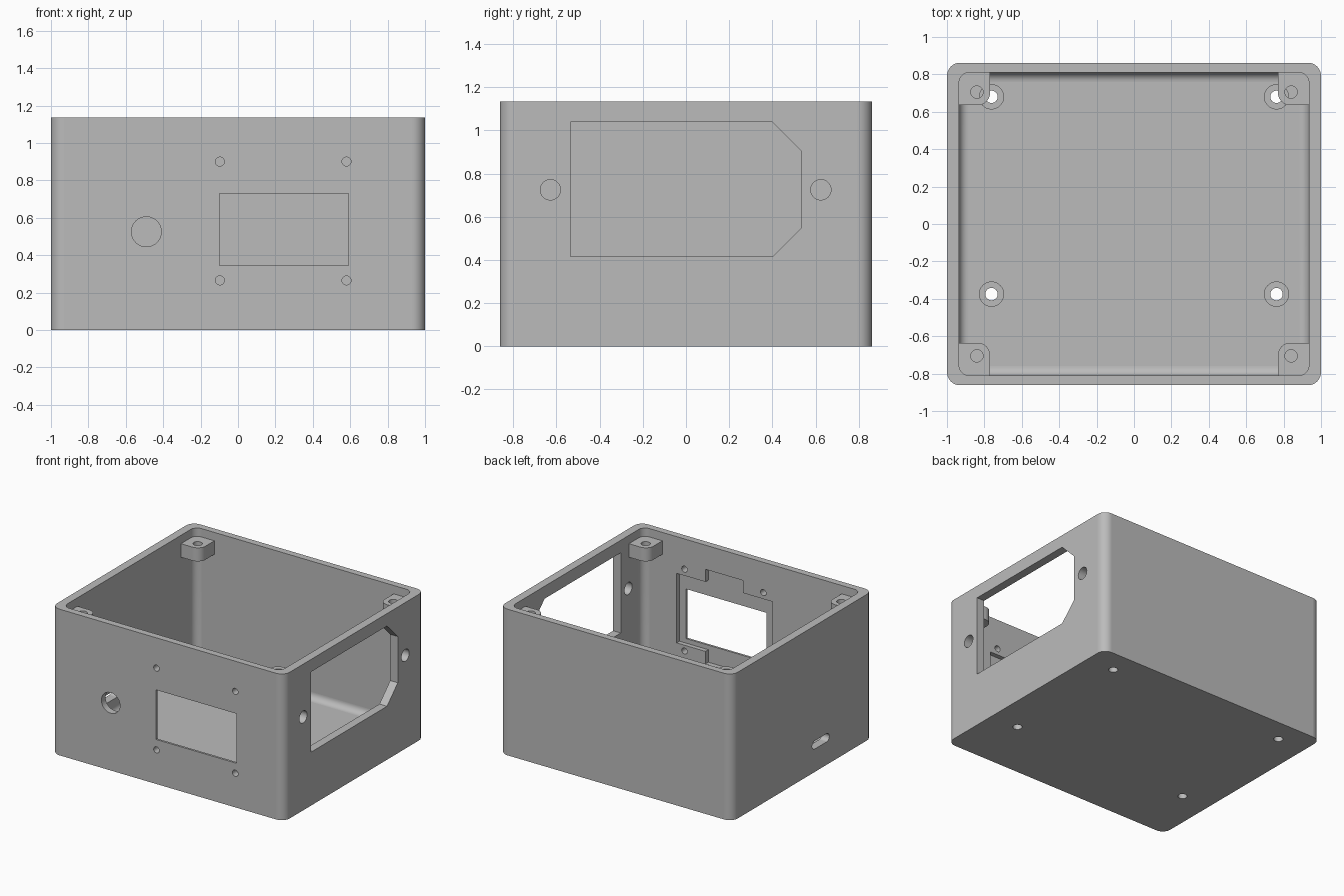
import bpy, bmesh
from math import sin, cos, pi

if "Cube" in bpy.data.objects:
    bpy.data.objects.remove(bpy.data.objects["Cube"], do_unlink=True)

# Single plastic colour
grey = bpy.data.materials.new("plain_grey")
grey.use_nodes = True
colour = (0.5, 0.5, 0.5, 1)
grey.diffuse_color = colour
grey.node_tree.nodes["Principled BSDF"].inputs["Base Color"].default_value = colour


def rounded(cx, cy, hw, hh, r=0.0, steps=10):
    """Outline of a rectangle with round corners; also makes circles and slots."""
    pts = []
    for i, (sx, sy) in enumerate([(1, 1), (-1, 1), (-1, -1), (1, -1)]):
        for k in range(steps + 1):
            a = (i + k / steps) * pi / 2
            p = (cx + sx * (hw - r) + r * cos(a), cy + sy * (hh - r) + r * sin(a))
            if not pts or max(abs(p[0] - pts[-1][0]), abs(p[1] - pts[-1][1])) > 1e-5:
                pts.append(p)
    if max(abs(pts[0][0] - pts[-1][0]), abs(pts[0][1] - pts[-1][1])) < 1e-5:
        pts.pop()
    return pts


def circle(cx, cy, r):
    return rounded(cx, cy, r, r, r)


def place(axis, u, v, w):
    return {"x": (w, u, v), "y": (u, w, v), "z": (u, v, w)}[axis]


def loft(name, axis, layers):
    """Solid through matching outlines, given as (outline, position on axis)."""
    bm = bmesh.new()
    rings = [[bm.verts.new(place(axis, u, v, w)) for u, v in pts] for pts, w in layers]
    bm.faces.new(rings[0])
    bm.faces.new(rings[-1])
    for a, b in zip(rings, rings[1:]):
        for i in range(len(a)):
            bm.faces.new((a[i - 1], a[i], b[i], b[i - 1]))
    bmesh.ops.recalc_face_normals(bm, faces=bm.faces)
    mesh = bpy.data.meshes.new(name)
    bm.to_mesh(mesh)
    bm.free()
    mesh.materials.append(grey)
    ob = bpy.data.objects.new(name, mesh)
    bpy.context.scene.collection.objects.link(ob)
    return ob


def prism(name, axis, pts, start, end):
    return loft(name, axis, [(pts, start), (pts, end)])


def activate(ob):
    bpy.ops.object.select_all(action="DESELECT")
    ob.select_set(True)
    bpy.context.view_layer.objects.active = ob


def cut(ob, cutter):
    cutter.hide_render = True
    mod = ob.modifiers.new("cut", "BOOLEAN")
    mod.operation, mod.solver, mod.object = "DIFFERENCE", "EXACT", cutter
    activate(ob)
    bpy.ops.object.modifier_apply(modifier=mod.name)
    bpy.data.objects.remove(cutter, do_unlink=True)


def finish(ob):
    activate(ob)
    bpy.ops.object.shade_smooth_by_angle(angle=pi / 6)
    for p in ob.data.polygons:
        if max(abs(c) for c in p.normal) > 0.9999:
            p.use_smooth = False


HX, HY, TOP = 1.0, 0.862, 1.135
IX, IY, FLOOR, FILLET = 0.935, 0.81, 0.07, 0.05

# Open case with rounded upright edges
case = prism("case", "z", rounded(0, 0, HX, HY, 0.07), 0, TOP)

# Cavity with a filleted floor edge
layers = []
for k in range(9):
    a = k / 8 * pi / 2
    inset = FILLET * (1 - sin(a))
    layers.append((rounded(0, 0, IX - inset, IY - inset, 0.055 - inset),
                   FLOOR + FILLET * (1 - cos(a))))
layers.append((layers[-1][0], TOP + 0.1))
cut(case, loft("cavity", "z", layers))

# Front: stepped display seat behind a window, four screw holes, knob hole
cut(case, prism("display_seat", "y", rounded(0.235, 0.58, 0.412, 0.27), -0.845, -0.74))
cut(case, prism("display_tabs", "y", rounded(0.238, 0.58, 0.162, 0.367), -0.845, -0.74))
cut(case, prism("display_window", "y", rounded(0.245, 0.5375, 0.345, 0.1925), -0.95, -0.75))
cut(case, prism("knob_hole", "y", circle(-0.49, 0.525, 0.08), -0.95, -0.75))
for x in (-0.097, 0.58):
    for z in (0.265, 0.9):
        cut(case, prism("display_screw", "y", circle(x, z, 0.024), -0.95, -0.75))

# Right side: socket opening with two clipped corners, and its screw holes
socket = [(-0.535, 0.415), (0.4, 0.415), (0.532, 0.547),
          (0.532, 0.906), (0.4, 1.038), (-0.535, 1.038)]
cut(case, prism("socket_opening", "x", socket, 0.88, 1.1))
for y in (-0.628, 0.625):
    cut(case, prism("socket_screw", "x", circle(y, 0.725, 0.047), 0.88, 1.1))

# Left side: small cable slot
cut(case, prism("cable_slot", "x", rounded(-0.225, 0.21, 0.105, 0.032, 0.032), -1.1, -0.88))

# Floor: counterbored mounting holes
for x in (-0.762, 0.762):
    for y in (-0.375, 0.68):
        cut(case, prism("mount_hole", "z", circle(x, y, 0.033), -0.1, 0.3))
        cut(case, prism("mount_counterbore", "z", circle(x, y, 0.065), 0.04, 0.3))
finish(case)

# Lid posts in the four top corners, round on the inner edge
for sx, side in ((-1, "left"), (1, "right")):
    for sy, end in ((-1, "front"), (1, "back")):
        r, x0, y0 = 0.065, 0.77, 0.635
        pts = [(0.96, y0), (0.96, 0.83), (x0, 0.83)]
        for k in range(9):
            a = pi + k / 8 * pi / 2
            pts.append((x0 + r + r * cos(a), y0 + r + r * sin(a)))
        post = prism(f"lid_post_{end}_{side}", "z", [(sx * u, sy * v) for u, v in pts], 0.965, 1.07)
        cut(post, prism("lid_screw", "z", circle(sx * 0.84, sy * 0.705, 0.033), 0.9, 1.2))
        finish(post)
